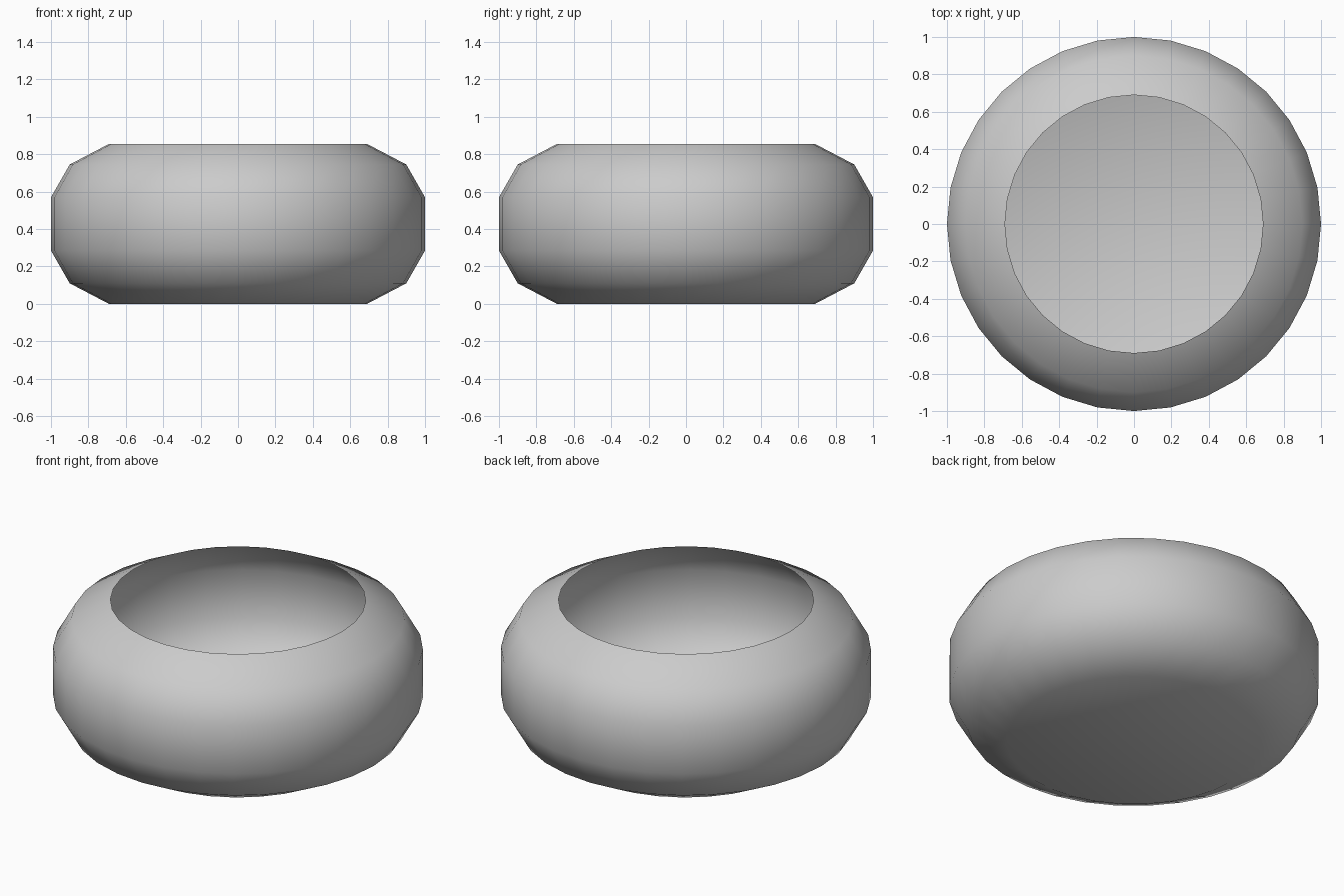
import bpy, bmesh
from math import cos, sin, tau

if "Cube" in bpy.data.objects:
    bpy.data.objects.remove(bpy.data.objects["Cube"])

SEGMENTS = 32
# Bowl profile from the base edge up to the open rim: (radius, height)
PROFILE = [(0.69, 0.0), (0.9, 0.11), (1.0, 0.285),
           (1.0, 0.57), (0.9, 0.745), (0.69, 0.855)]

bm = bmesh.new()
rings = [[bm.verts.new((r * cos(tau * i / SEGMENTS), r * sin(tau * i / SEGMENTS), z))
          for i in range(SEGMENTS)] for r, z in PROFILE]

# Thin curved wall
for low, high in zip(rings, rings[1:]):
    for i in range(SEGMENTS):
        j = (i + 1) % SEGMENTS
        bm.faces.new((low[i], low[j], high[j], high[i]))

# Flat base, open top
bm.faces.new(list(reversed(rings[0])))
for face in bm.faces:
    face.smooth = True

mesh = bpy.data.meshes.new("bowl")
bm.to_mesh(mesh)
bm.free()
bowl = bpy.data.objects.new("bowl", mesh)
bpy.context.collection.objects.link(bowl)
